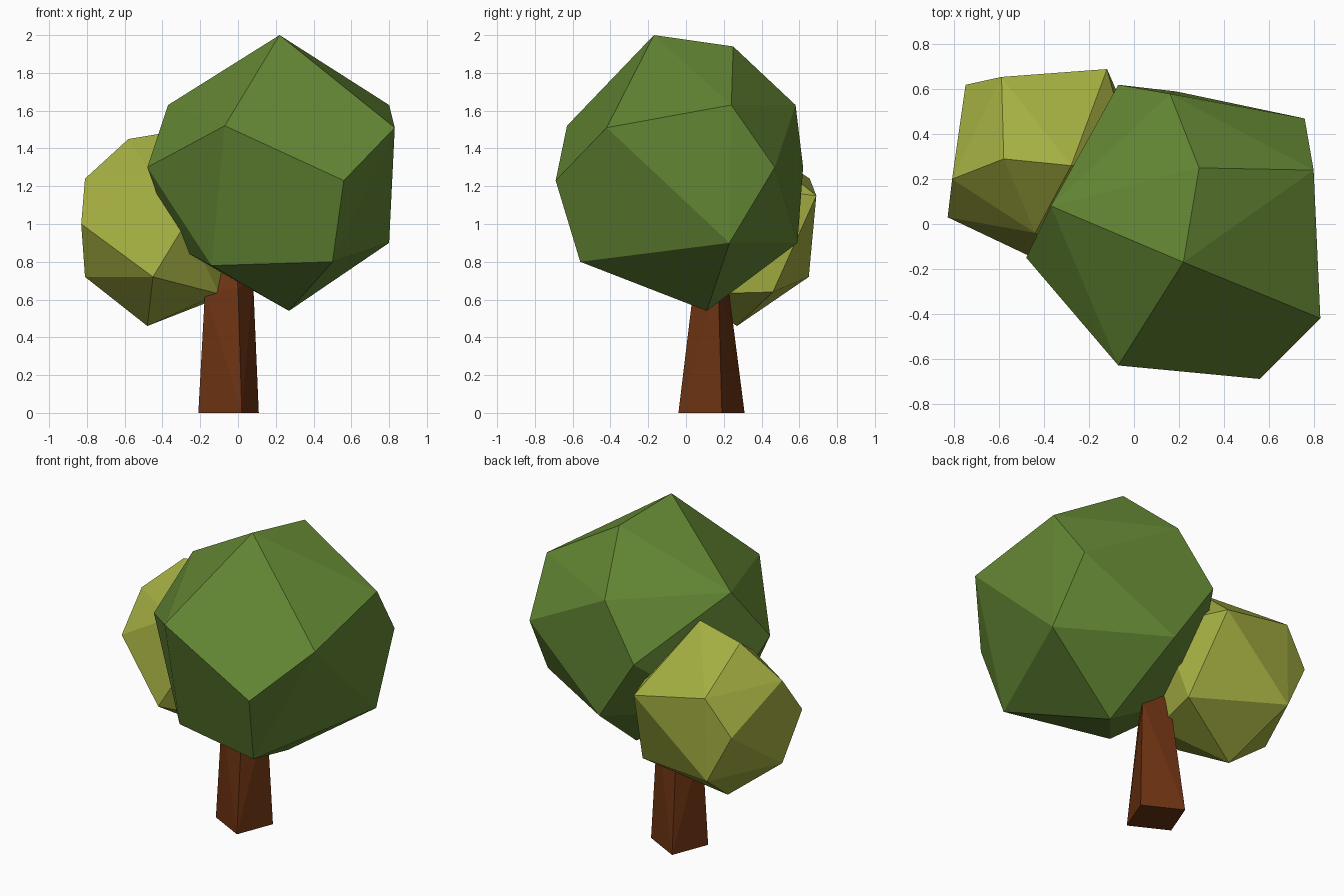
import bpy, bmesh, math

if "Cube" in bpy.data.objects:
    bpy.data.objects.remove(bpy.data.objects["Cube"])


def material(name, rgb):
    m = bpy.data.materials.new(name)
    m.diffuse_color = (*rgb, 1)
    m.use_nodes = True
    m.node_tree.nodes["Principled BSDF"].inputs["Base Color"].default_value = m.diffuse_color
    return m


def hull(name, points, mat):
    """Faceted convex part from its corner points."""
    bm = bmesh.new()
    for p in points:
        bm.verts.new(p)
    res = bmesh.ops.convex_hull(bm, input=bm.verts[:])
    bmesh.ops.delete(bm, geom=[v for v in bm.verts if not v.link_faces], context='VERTS')
    bmesh.ops.dissolve_limit(bm, angle_limit=math.radians(4), verts=bm.verts[:], edges=bm.edges[:])
    bmesh.ops.recalc_face_normals(bm, faces=bm.faces[:])
    me = bpy.data.meshes.new(name)
    bm.to_mesh(me)
    bm.free()
    me.materials.append(mat)
    ob = bpy.data.objects.new(name, me)
    bpy.context.collection.objects.link(ob)
    return ob


green = material("leaf_green", (0.127, 0.242, 0.034))
lime = material("leaf_yellow_green", (0.376, 0.429, 0.054))
brown = material("bark_brown", (0.147, 0.032, 0.006))

# Large crown: top, upper ring, lower ring, base
hull("large_crown", [
    (.22, -.17, 2.0), (.29, .25, 1.94),
    (.80, .24, 1.63), (.83, -.42, 1.51), (-.07, -.63, 1.52), (-.37, .08, 1.63), (.16, .58, 1.63),
    (.56, -.69, 1.23), (-.48, -.15, 1.30), (-.07, .62, 1.30), (.76, .47, 1.30),
    (.80, .23, .90), (.50, -.56, .80), (-.14, -.38, .78), (-.33, .12, .88), (.19, .59, .90),
    (.27, .11, .54)], green)

# Small crown behind on the left
hull("small_crown", [
    (-.58, .29, 1.45), (-.28, .26, 1.50),
    (-.81, .20, 1.24), (-.44, -.04, 1.24), (-.59, .655, 1.24), (-.12, .69, 1.15), (.0, .25, 1.2),
    (-.83, .03, 1.0), (-.28, -.14, 1.0), (-.75, .62, 1.02),
    (-.81, .20, .72), (-.45, -.15, .72), (-.60, .65, .72), (-.02, .46, .64), (-.10, .08, .63),
    (-.48, .27, .46)], lime)

# Tapered four-sided trunk
hull("trunk", [
    (.02, -.04, 0), (.11, .19, 0), (-.12, .31, 0), (-.21, .08, 0),
    (.0, .04, .66), (.08, .17, .70), (-.09, .22, .70), (-.175, .09, .64),
    (-.02, .12, .85), (.03, .16, .85), (-.06, .18, .85)], brown)
